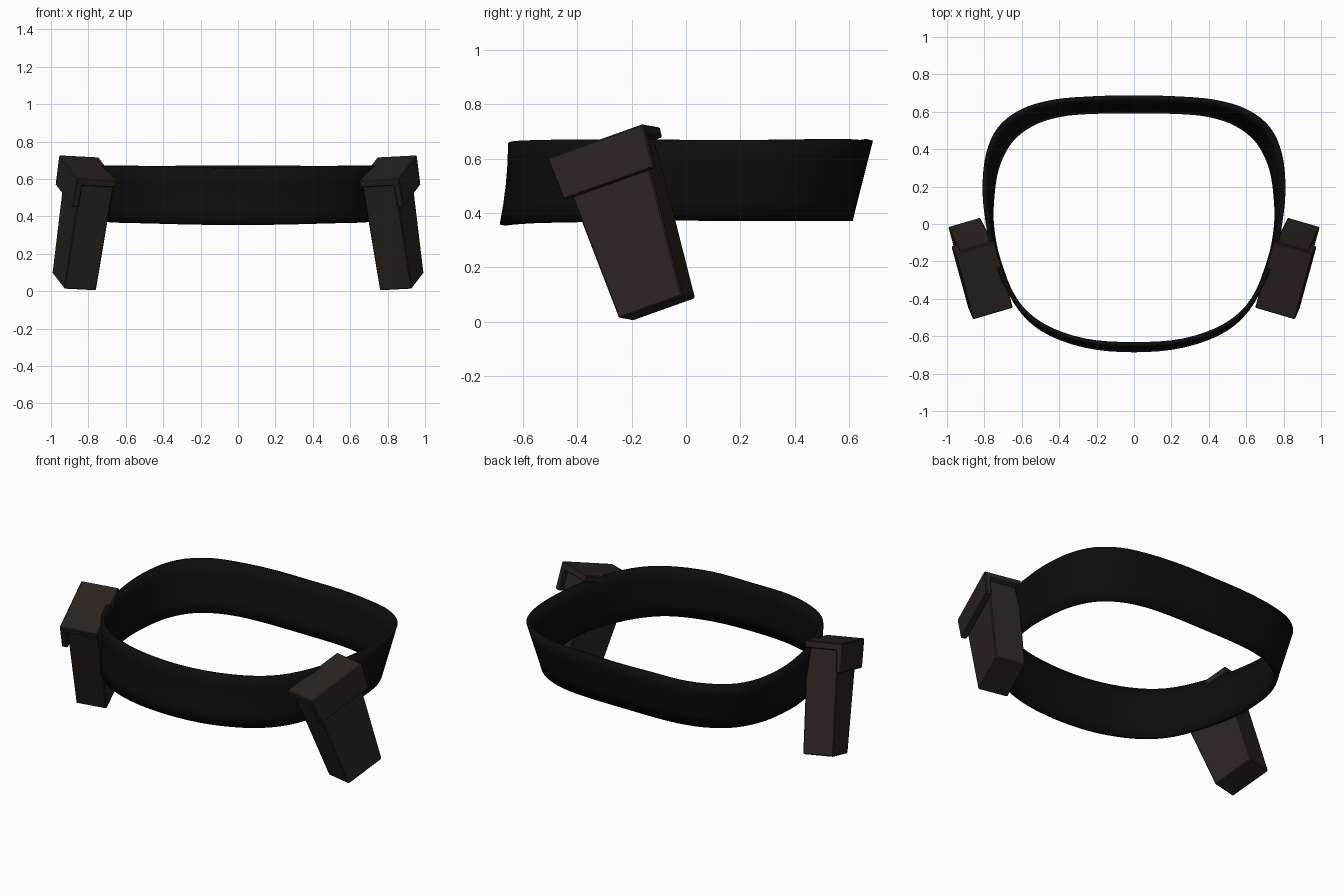
import bpy, bmesh
from mathutils import Vector

if "Cube" in bpy.data.objects:
    bpy.data.objects.remove(bpy.data.objects["Cube"])


def material(name, colour):
    m = bpy.data.materials.new(name)
    m.diffuse_color = (*colour, 1)
    m.use_nodes = True
    m.node_tree.nodes["Principled BSDF"].inputs["Base Color"].default_value = m.diffuse_color
    return m


BLACK = material("black_leather", (0.004, 0.004, 0.004))
BROWN = material("brown_leather", (0.024, 0.018, 0.015))


def make_object(name, verts, faces, mat, fix_normals=True):
    mesh = bpy.data.meshes.new(name)
    mesh.from_pydata(verts, [], faces)
    if fix_normals:
        bm = bmesh.new()
        bm.from_mesh(mesh)
        bmesh.ops.recalc_face_normals(bm, faces=bm.faces)
        bm.to_mesh(mesh)
        bm.free()
    ob = bpy.data.objects.new(name, mesh)
    bpy.context.collection.objects.link(ob)
    mesh.materials.append(mat)
    return ob


def smooth_loop(half, steps=4):
    """Mirror a half outline in x and round it with a Catmull-Rom spline."""
    pts = [Vector(p) for p in half]
    pts += [Vector((-p.x, p.y, p.z)) for p in pts[-2:0:-1]]
    n, out = len(pts), []
    for i in range(n):
        a, b, c, d = (pts[(i + k) % n] for k in (-1, 0, 1, 2))
        for s in range(steps):
            t = s / steps
            out.append(0.5 * (2 * b + (c - a) * t + (2 * a - 5 * b + 4 * c - d) * t ** 2
                              + (3 * b - a - 3 * c + d) * t ** 3))
    return out


# Belt: outer half outlines of the top and bottom edges, back to front
top = smooth_loop([(0, .688, .665), (.22, .683, .667), (.43, .665, .663), (.6, .615, .665),
                   (.725, .52, .665), (.79, .38, .665), (.81, .2, .665), (.795, .02, .667),
                   (.755, -.17, .67), (.65, -.41, .67), (.5, -.55, .668), (.27, -.635, .664),
                   (0, -.655, .657)])
bottom = smooth_loop([(0, .613, .37), (.22, .612, .37), (.4, .595, .37), (.55, .545, .37),
                      (.67, .45, .37), (.745, .3, .37), (.772, .12, .37), (.77, -.03, .372),
                      (.735, -.2, .372), (.645, -.42, .366), (.5, -.57, .365), (.27, -.66, .36),
                      (0, -.686, .357)])
ROWS = 5
count = len(top)
verts = []
for r in range(ROWS):
    t = r / (ROWS - 1)
    for lo, hi in zip(bottom, top):
        p = lo.lerp(hi, t)
        if p.y < 0:                                  # front flares towards the hem
            p.y += .03 * t * (1 - t) * min(1, -p.y / .6)
        verts.append(p)
faces = []
for r in range(ROWS - 1):
    for i in range(count):
        j = (i + 1) % count
        faces.append((r * count + i, (r + 1) * count + i, (r + 1) * count + j, r * count + j))
belt = make_object("belt", verts, faces, BLACK, fix_normals=False)
sol = belt.modifiers.new("thickness", "SOLIDIFY")
sol.thickness, sol.offset = 0.024, -1
bpy.context.view_layer.objects.active = belt
belt.select_set(True)
bpy.ops.object.shade_smooth_by_angle()
belt.select_set(False)

# Pouch frame: outward, width and up axes of the tilted right-hand pouch
OUT = Vector((.957, -.28, .05)).normalized()
WIDE = Vector((.316, .889, .328))
WIDE = (WIDE - OUT * WIDE.dot(OUT)).normalized()
UP = OUT.cross(WIDE)
BASE = Vector((.875, -.106, .049))


def prism(name, profile, w_of_height, mat, side):
    """Extrude an (outward, height) profile across the pouch width, which may taper."""
    verts = []
    for end in (-1, 1):
        for o, h in profile:
            p = BASE + OUT * o + UP * h + WIDE * (end * w_of_height(h))
            verts.append((p.x * side, p.y, p.z))
    n = len(profile)
    faces = [tuple(range(n)), tuple(range(n, 2 * n))]
    faces += [(i, (i + 1) % n, (i + 1) % n + n, i + n) for i in range(n)]
    ob = make_object(name, verts, faces, mat)
    bev = ob.modifiers.new("edge", "BEVEL")
    bev.width, bev.segments = 0.005, 1
    return ob


body_profile = [(-.088, 0), (.09, 0), (.094, .61), (-.09, .61)]
# L-shaped lid: thin top plate with a flap hanging on the outer side
lid_profile = [(-.095, .605), (-.095, .645), (.127, .645), (.127, .48), (.092, .48), (.092, .605)]
for label, side in (("right", 1), ("left", -1)):
    prism(label + "_pouch_body", body_profile, lambda h: .127 + .06 * h, BROWN, side)
    prism(label + "_pouch_flap", lid_profile, lambda h: .182 + .07 * (h - .48), BROWN, side)
